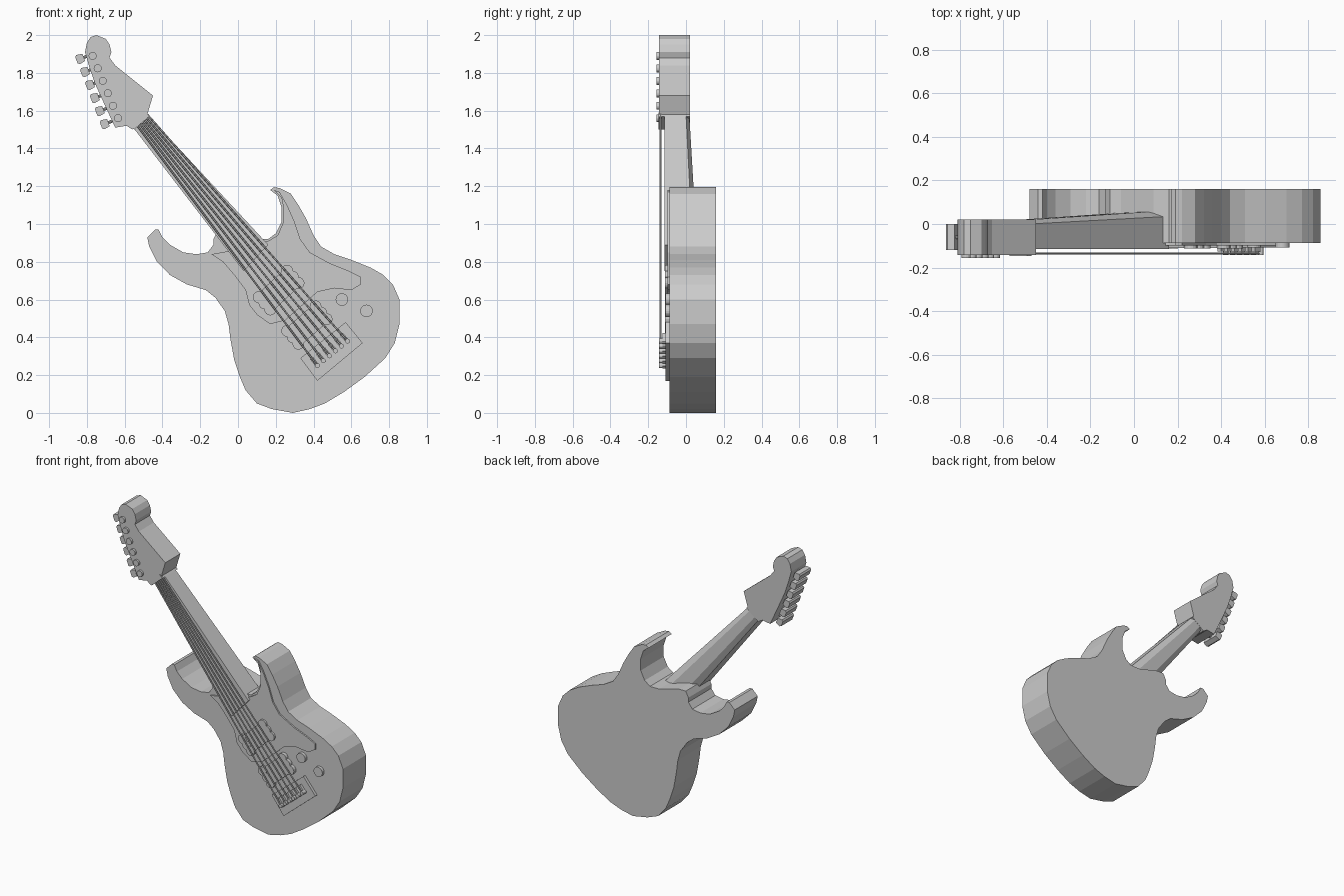
import bpy, bmesh
from mathutils import Vector

cube = bpy.data.objects.get("Cube")
if cube:
    bpy.data.objects.remove(cube, do_unlink=True)

grey = bpy.data.materials.new("plain grey")
grey.use_nodes = True
grey.diffuse_color = (0.6, 0.6, 0.6, 1)
grey.node_tree.nodes["Principled BSDF"].inputs["Base Color"].default_value = (0.6, 0.6, 0.6, 1)


def finish(name, bm):
    """Turn a bmesh into a named grey object."""
    bmesh.ops.recalc_face_normals(bm, faces=bm.faces)
    mesh = bpy.data.meshes.new(name)
    bm.to_mesh(mesh)
    bm.free()
    mesh.materials.append(grey)
    obj = bpy.data.objects.new(name, mesh)
    bpy.context.collection.objects.link(obj)
    return obj


def loft(name, ring_a, ring_b):
    """Closed solid between two matching rings of points."""
    bm = bmesh.new()
    a = [bm.verts.new(p) for p in ring_a]
    b = [bm.verts.new(p) for p in ring_b]
    bm.faces.new(a)
    bm.faces.new(b)
    for i in range(len(a)):
        j = (i + 1) % len(a)
        bm.faces.new((a[i], a[j], b[j], b[i]))
    return finish(name, bm)


def plate(name, outline, front, back):
    """Front outline, in hundredths of a unit, given depth along y."""
    return loft(name, [(x / 100, front, z / 100) for x, z in outline],
                [(x / 100, back, z / 100) for x, z in outline])


def rod(name, start, end, radius, sides=8):
    start, end = Vector(start), Vector(end)
    axis = end - start
    bm = bmesh.new()
    bmesh.ops.create_cone(bm, cap_ends=True, segments=sides, radius1=radius,
                          radius2=radius, depth=axis.length)
    turn = axis.to_track_quat('Z', 'Y').to_matrix()
    bmesh.ops.rotate(bm, cent=(0, 0, 0), matrix=turn, verts=bm.verts)
    bmesh.ops.translate(bm, vec=(start + end) / 2, verts=bm.verts)
    return finish(name, bm)


def disc(name, centre, radius, front, back, sides=20):
    x, z = centre[0] / 100, centre[1] / 100
    return rod(name, (x, front, z), (x, back, z), radius, sides)


def row(first, last, count=6):
    """Evenly spaced points from first to last."""
    return [Vector(first).lerp(Vector(last), i / (count - 1)) for i in range(count)]


BODY_FRONT, BODY_BACK = -0.088, 0.16
HEAD_FRONT = -0.142

# Body with two horns
plate("body", [
    (-44, 97), (-48, 93), (-47, 88), (-43, 80), (-36, 73), (-27, 68), (-17, 65),
    (-12, 61), (-7, 54), (-5, 47), (-4, 39), (-2, 28), (1, 19), (4, 12), (10, 5),
    (18, 2), (29, 0), (38, 2), (46, 5), (56, 11), (67, 19), (78, 29), (83, 37),
    (85.5, 47), (85.5, 60), (82, 68), (77, 73), (70, 77), (60, 81), (51, 84),
    (44, 88), (40, 94), (36, 103), (32, 110), (28, 116), (22, 119), (19, 119.5),
    (17, 118), (21, 115), (23, 109), (23, 101), (20, 95), (16, 92), (9, 92),
    (-6, 96), (-11, 96), (-13, 92), (-13, 89), (-16, 85), (-22, 84), (-29, 85),
    (-36, 89), (-40, 93), (-42, 97)], BODY_FRONT, BODY_BACK)

# Pickguard reaching into the horn
plate("pickguard", [
    (-14, 84), (-8, 80), (-2, 73), (4, 65), (6, 57), (10, 52), (17, 47), (25, 49),
    (42, 64), (51, 66), (60, 65), (65, 68), (65, 72), (59, 75), (49, 79), (38, 85),
    (33, 92), (30, 101), (26, 110), (22, 117), (19, 118), (23, 114), (24, 109),
    (24, 101), (21, 94), (16, 91), (-3, 86)], BODY_FRONT - 0.01, BODY_FRONT + 0.01)

# Headstock
plate("headstock", [
    (-75, 200), (-70, 198), (-68, 195), (-67, 191), (-68, 188), (-65, 184),
    (-45, 168), (-48, 158), (-47, 157), (-56, 150), (-59, 152), (-65, 151),
    (-71, 164), (-76, 175), (-79, 184), (-81, 191), (-80, 196), (-78, 199)],
    HEAD_FRONT, 0.02)


# Neck, flat in front and bevelled behind
def neck_ring(left, right, front, side, back):
    left, right = Vector(left) / 100, Vector(right) / 100
    steps = ((0, front), (0, side), (0.25, back), (0.75, back), (1, side), (1, front))
    points = [(left.lerp(right, t), y) for t, y in steps]
    return [(p.x, y, p.y) for p, y in points]


loft("neck", neck_ring((-57, 153), (-48, 158), -0.115, 0, 0.018),
     neck_ring((3, 75), (16, 89), -0.115, 0.035, 0.06))

plate("nut", [(-57, 153), (-49, 159), (-47, 157), (-55, 150)], HEAD_FRONT - 0.004, -0.1)

# Bridge plate, saddles and strings
plate("bridge", [(33, 29), (57, 48), (66, 37), (42, 17)], BODY_FRONT - 0.02, BODY_FRONT + 0.01)
tops = row((-54, 153), (-48, 158))
ends = row((42, 25), (58, 38))
for top, end in zip(tops, ends):
    along = (end - top).normalized()
    across = Vector((-along.y, along.x))
    saddle = [end + along * a + across * b
              for a, b in ((-5, -1), (-5, 1), (1, 1), (1, -1))]
    plate("saddle", saddle, -0.125, -0.1)
    disc("string_anchor", end, 0.013, -0.143, -0.1, 12)
    rod("string", (top.x / 100, -0.135, top.y / 100),
        (end.x / 100, -0.135, end.y / 100), 0.005, 6)

# Pickups: a bar with three round lobes at each end
for left, right in (((14, 58), (29, 72)), ((29, 40), (44, 53))):
    left, right = Vector(left), Vector(right)
    across = (right - left).normalized()
    along = Vector((across.y, -across.x))
    bar = [left - along * 6, left + along * 6, right + along * 6, right - along * 6]
    plate("pickup_bar", bar, -0.11, BODY_FRONT)
    for base in (left, right):
        for shift in (-4.5, 0, 4.5):
            disc("pickup_lobe", base + along * shift, 0.031, -0.112, BODY_FRONT, 16)

# Control knobs
for centre in ((55, 60), (68, 54)):
    disc("control_knob", centre, 0.033, -0.108, BODY_FRONT + 0.01)

# Tuners: post, shaft and button
posts = row((-77, 189), (-63.5, 156))
buttons = row((-83.5, 187.5), (-70.5, 153))
down = (buttons[-1] - buttons[0]).normalized()
inward = Vector((-down.y, down.x))
for post, button in zip(posts, buttons):
    disc("tuner_post", post, 0.021, -0.157, HEAD_FRONT + 0.01, 16)
    shape = [button + down * a + inward * b for a, b in
             ((-2.6, -1.2), (-1.8, -2.2), (1.8, -2.2), (2.6, -1.2), (2, 2), (-2, 2))]
    plate("tuner_button", shape, -0.12, 0)
    tip = button + inward * 7
    rod("tuner_shaft", (button.x / 100, -0.06, button.y / 100),
        (tip.x / 100, -0.06, tip.y / 100), 0.008)
